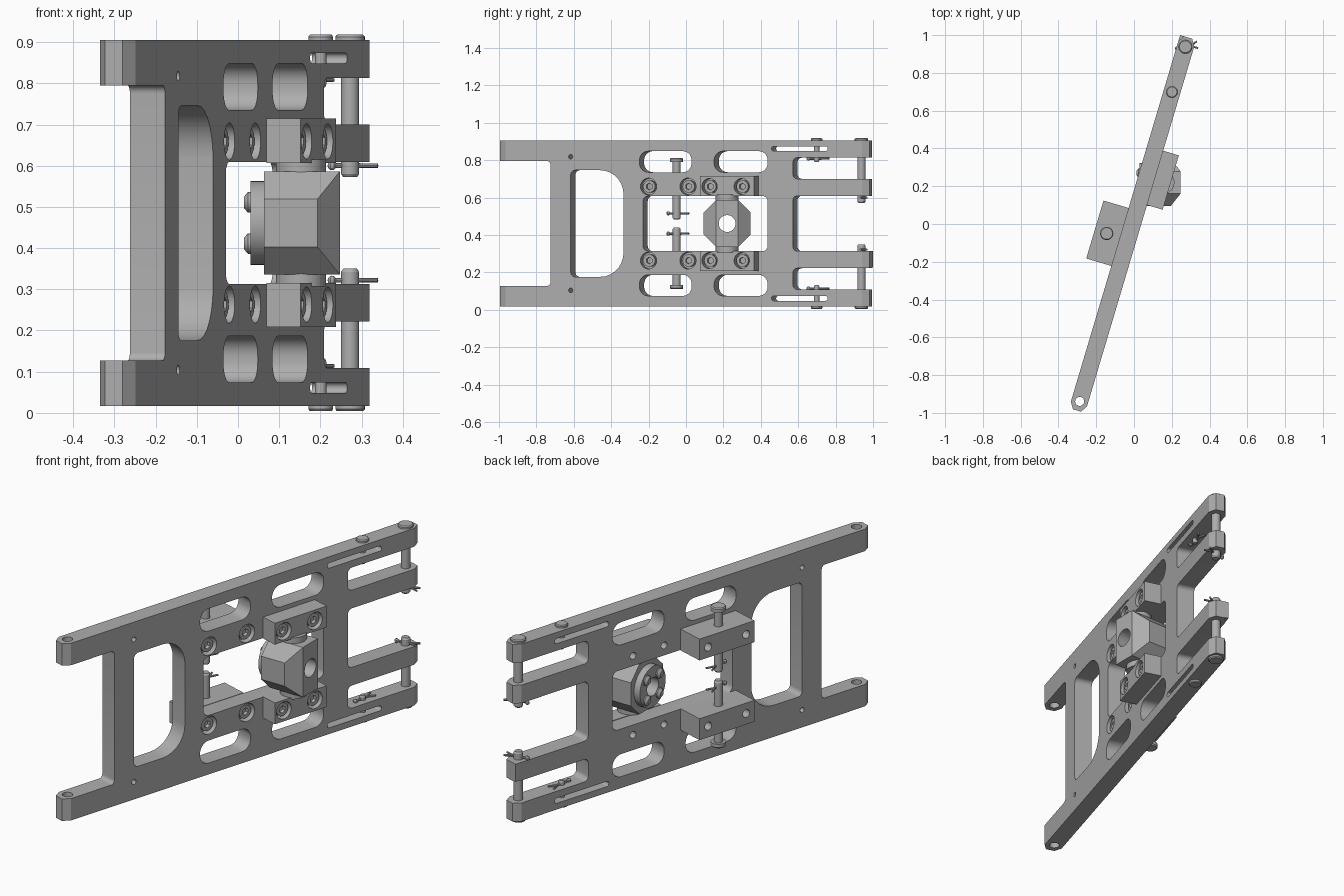
import bpy, bmesh, math
from mathutils import Matrix, Vector

if "Cube" in bpy.data.objects:
    bpy.data.objects.remove(bpy.data.objects["Cube"])

steel = bpy.data.materials.new("steel_grey")
steel.use_nodes = True
GREY = (0.42, 0.42, 0.42, 1)
steel.diffuse_color = GREY
steel.node_tree.nodes["Principled BSDF"].inputs["Base Color"].default_value = GREY

# Frame of the leaning plate: X along it, Y through its thickness, Z up
TILTED = Matrix.Translation((-0.0075, 0, 0)) @ Matrix.Rotation(math.radians(73.4), 4, 'Z')
WORLD = Matrix.Identity(4)
MID = 0.461
T = 0.0445
AXES = {'x': Vector((1, 0, 0)), 'y': Vector((0, 1, 0)), 'z': Vector((0, 0, 1))}


def flip(z):
    return 2 * MID - z


def prism(bm, pts, lo, hi, axis):
    place = {'x': lambda p, h: (h, p[0], p[1]),
             'y': lambda p, h: (p[0], h, p[1]),
             'z': lambda p, h: (p[0], p[1], h)}[axis]
    a = [bm.verts.new(place(p, lo)) for p in pts]
    b = [bm.verts.new(place(p, hi)) for p in pts]
    bm.faces.new(a)
    bm.faces.new(b)
    for i in range(len(pts)):
        j = (i + 1) % len(pts)
        bm.faces.new((a[i], a[j], b[j], b[i]))


def box(bm, x0, x1, y0, y1, z0, z1):
    prism(bm, [(x0, y0), (x1, y0), (x1, y1), (x0, y1)], z0, z1, 'z')


def bar(bm, p, q, r, n=24, r2=None):
    p, q = Vector(p), Vector(q)
    d = q - p
    m = Matrix.Translation((p + q) / 2) @ d.to_track_quat('Z', 'Y').to_matrix().to_4x4()
    bmesh.ops.create_cone(bm, cap_ends=True, segments=n, radius1=r,
                          radius2=r if r2 is None else r2, depth=d.length, matrix=m)


def rounded(x0, x1, z0, z1, r_left, r_right, n=7):
    pts = []
    for cx, cz, r, start in ((x1 - r_right, z1 - r_right, r_right, 0),
                             (x0 + r_left, z1 - r_left, r_left, 90),
                             (x0 + r_left, z0 + r_left, r_left, 180),
                             (x1 - r_right, z0 + r_right, r_right, 270)):
        for i in range(n + 1):
            t = math.radians(start + 90 * i / n)
            pts.append((cx + r * math.cos(t), cz + r * math.sin(t)))
    return pts


def make(name, bm, matrix, cutter=None):
    def to_object(b, label):
        bmesh.ops.recalc_face_normals(b, faces=b.faces)
        me = bpy.data.meshes.new(label)
        b.to_mesh(me)
        b.free()
        ob = bpy.data.objects.new(label, me)
        bpy.context.collection.objects.link(ob)
        ob.matrix_world = matrix
        return ob
    ob = to_object(bm, name)
    if cutter:
        tool = to_object(cutter, name + "_cutter")
        tool.hide_render = True
        mod = ob.modifiers.new("cut", 'BOOLEAN')
        mod.object, mod.operation, mod.solver = tool, 'DIFFERENCE', 'EXACT'
        mod.use_self = True
        bpy.context.view_layer.update()
        deps = bpy.context.evaluated_depsgraph_get()
        ob_mesh = bpy.data.meshes.new_from_object(ob.evaluated_get(deps))
        ob.modifiers.clear()
        ob.data = ob_mesh
        bpy.data.objects.remove(tool)
    me = ob.data
    me.materials.clear()
    me.materials.append(steel)
    for f in me.polygons:
        f.use_smooth = True
    me.set_sharp_from_angle(angle=math.radians(28))
    return ob


PLATE_BOLTS = (-0.196, 0.024)
BLOCK_BOLTS = (0.17, 0.35)
BOLT_Z = (0.659, flip(0.659))
BLOCK_Z = ((0.607, 0.714), (flip(0.714), flip(0.607)))

# Frame plate: slab with chamfered ends
plate, cut = bmesh.new(), bmesh.new()
L, C, N = 1.03, 0.995, 0.022
prism(plate, [(-L, -N), (-C, -T), (C, -T), (L, -N), (L, N), (C, T), (-C, T), (-L, N)],
      0.017, 0.905, 'z')
windows = [(-1.2, -0.743, 0.127, flip(0.127), 0.02, 0.02),
           (-0.63, -0.335, 0.176, flip(0.176), 0.025, 0.13),
           (-0.227, 0.469, 0.313, flip(0.313), 0.03, 0.03),
           (0.609, 1.2, 0.313, flip(0.313), 0.025, 0.025)]
paired = [(-0.247, 0.045, 0.735, 0.848, 0.05, 0.05),
          (0.17, 0.469, 0.735, 0.848, 0.05, 0.05),
          (0.609, 1.2, 0.70, 0.813, 0.025, 0.025),
          (0.49, 0.804, 0.848, 0.874, 0.0125, 0.0125)]
for x0, x1, z0, z1, ra, rb in paired:
    windows += [(x0, x1, z0, z1, ra, rb), (x0, x1, flip(z1), flip(z0), ra, rb)]
for w in windows:
    prism(cut, rounded(*w), -0.1, 0.1, 'y')
for z in (0.818, flip(0.818)):
    bar(cut, (-0.63, -0.1, z), (-0.63, 0.1, z), 0.012, 12)
for z in BOLT_Z:
    for x in PLATE_BOLTS:
        bar(cut, (x, -0.1, z), (x, -0.005, z), 0.045)
    for x in BLOCK_BOLTS:
        bar(cut, (x, 0.1, z), (x, 0.005, z), 0.017, 16)
for z in (0.07, flip(0.07)):
    bar(cut, (-0.98, 0, z - 0.09), (-0.98, 0, z + 0.09), 0.024)
make("frame_plate", plate, TILTED, cut)

# Squared tip on the lower inner arm
tip = bmesh.new()
box(tip, 0.95, L, 0, T, 0.225, 0.313)
make("lower_arm_tip", tip, TILTED)

for side, (z0, z1), bz in zip(("upper", "lower"), BLOCK_Z, BOLT_Z):
    # Bearing block on the front face
    bm, cut = bmesh.new(), bmesh.new()
    box(bm, 0.118, 0.418, -0.131, -T, z0, z1)
    for x in BLOCK_BOLTS:
        bar(cut, (x, -0.2, bz), (x, -0.085, bz), 0.043)
    make(side + "_bearing_block", bm, TILTED, cut)

    # Pin block on the rear face
    bm, cut = bmesh.new(), bmesh.new()
    box(bm, -0.245, 0.075, T, 0.183, z0, z1)
    for x in PLATE_BOLTS:
        bar(cut, (x, 0.25, bz), (x, 0.12, bz), 0.02, 16)
    make(side + "_rear_block", bm, TILTED, cut)

    # Socket head bolts, sunk in their counterbores
    bm, cut = bmesh.new(), bmesh.new()
    for xs, face in ((PLATE_BOLTS, -T), (BLOCK_BOLTS, -0.131)):
        for x in xs:
            bar(bm, (x, face + 0.05, bz), (x, face + 0.012, bz), 0.033)
            bar(cut, (x, face + 0.03, bz), (x, face - 0.02, bz), 0.018, 6)
    make(side + "_bolts", bm, TILTED, cut)


def cotter(bm, c, d):
    # Split pin: bead head and two splayed legs
    c, d = Vector(c), Vector(d).normalized()
    s = d.cross(AXES['z'])
    neck = c + d * 0.025
    bar(bm, c - d * 0.045, neck, 0.006, 8)
    for k in (-1, 1):
        bar(bm, neck, neck + d * 0.04 + s * 0.018 * k, 0.005, 8)
    bmesh.ops.create_uvsphere(bm, u_segments=8, v_segments=6, radius=0.011,
                              matrix=Matrix.Translation(c - d * 0.045))


# Clevis pins: name, x, y, head top, end, shaft radius, head radius, cotter height, cotter direction
pins = [("end_pin", 0.979, 0, 0.918, 0.572, 0.022, 0.036, 0.60, (0.5, -1, 0)),
        ("slot_pin", 0.729, 0, 0.918, 0.79, 0.014, 0.03, 0.808, (1, 0.1, 0)),
        ("rear_pin", -0.087, 0.117, 0.812, 0.483, 0.021, 0.035, 0.515, (1, 0.2, 0))]
for name, x, y, top, end, r, head, cz, d in pins:
    for side, f in (("upper", lambda z: z), ("lower", flip)):
        bm = bmesh.new()
        bar(bm, (x, y, f(top - 0.015)), (x, y, f(end + 0.008)), r)
        bar(bm, (x, y, f(end + 0.008)), (x, y, f(end)), r, 24, r * 0.75)
        bar(bm, (x, y, f(top - 0.022)), (x, y, f(top - 0.005)), head)
        bar(bm, (x, y, f(top - 0.005)), (x, y, f(top)), head, 24, head * 0.88)
        cotter(bm, (x, y, f(cz)), d)
        make(side + "_" + name, bm, TILTED)

# Swivel body: octagonal block with its outer side edges sliced off
PX, PY = 0.153, 0.22
W, H, K = 0.126, 0.125, 0.067
bm, cut = bmesh.new(), bmesh.new()
octagon = [(PY + a, MID + b) for a, b in
           ((-W, -H + K), (-W + K, -H), (W - K, -H), (W, -H + K),
            (W, H - K), (W - K, H), (-W + K, H), (-W, H - K))]
prism(bm, octagon, 0.063, 0.247, 'x')
for s in (-1, 1):
    a, b = Vector((0.193, PY + s * W)), Vector((0.247, PY + s * (W - K)))
    e = b - a
    prism(cut, [a - e, b + e, (0.4, PY + s * 0.3)], 0.2, 0.7, 'z')
bar(cut, (0, PY, MID), (0.4, PY, MID), 0.045, 32)
make("swivel_body", bm, WORLD, cut)

# Trunnions joining the body to the bearing blocks
bm = bmesh.new()
for f in (lambda z: z, flip):
    bar(bm, (PX, PY, f(MID + 0.1)), (PX, PY, f(0.615)), 0.061, 32)
cut = bmesh.new()
bar(cut, (0, PY, MID), (0.4, PY, MID), 0.045, 32)
make("trunnions", bm, WORLD, cut)

# Rear flange with four dome head screws
bm, cut = bmesh.new(), bmesh.new()
bar(bm, (0.03, PY, MID), (0.066, PY, MID), 0.102, 40)
bar(cut, (-0.1, PY, MID), (0.2, PY, MID), 0.045, 32)
make("swivel_flange", bm, WORLD, cut)
bm = bmesh.new()
for sy in (-1, 1):
    for sz in (-1, 1):
        y, z = PY + 0.05 * sy, MID + 0.05 * sz
        bar(bm, (0.035, y, z), (0.024, y, z), 0.025)
        bar(bm, (0.024, y, z), (0.014, y, z), 0.025, 24, 0.013)
make("flange_screws", bm, WORLD)
